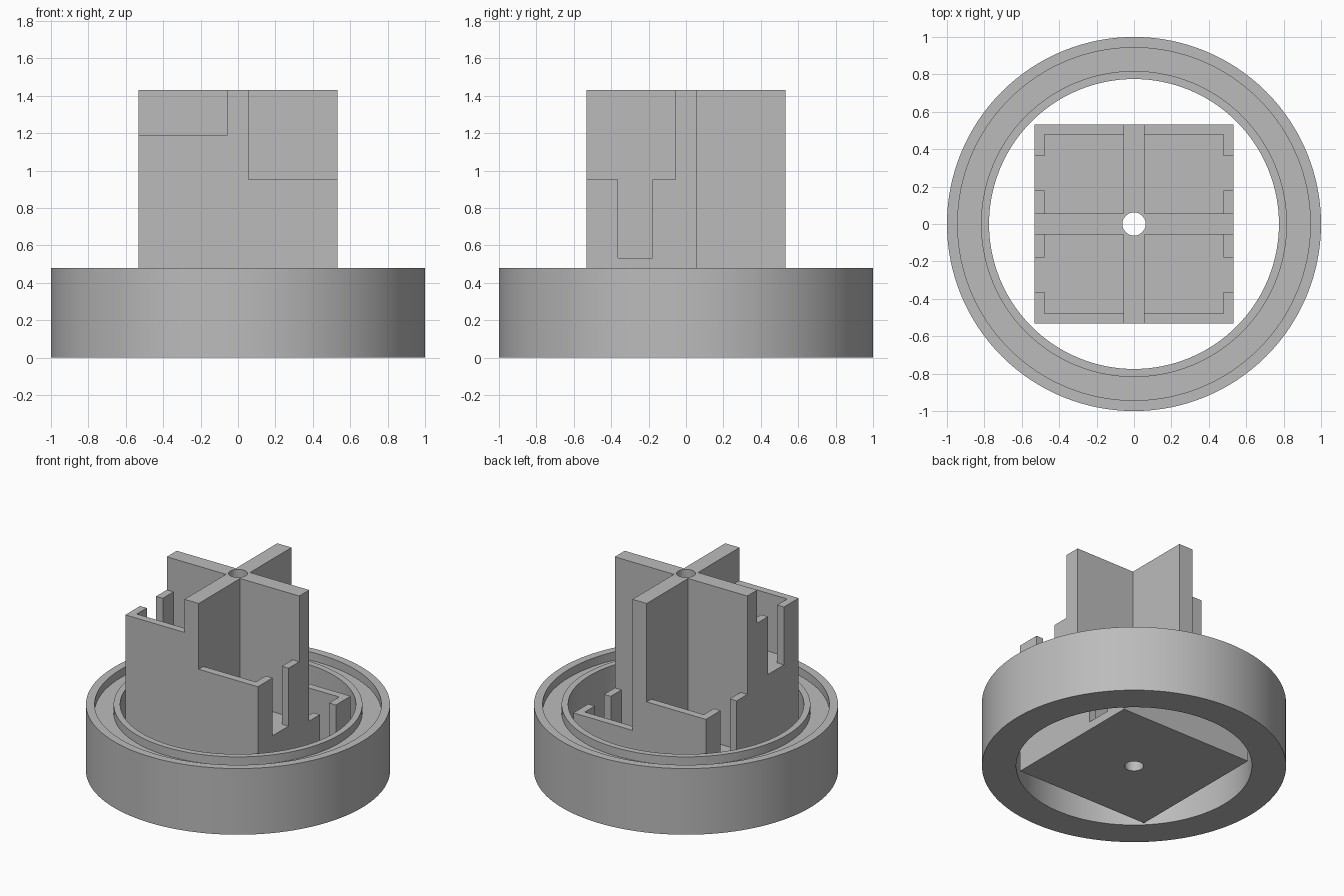
import bpy, bmesh, math
from mathutils import Matrix, Vector

default = bpy.data.objects.get("Cube")
if default:
    bpy.data.objects.remove(default, do_unlink=True)

grey = bpy.data.materials.new("plain grey")
grey.use_nodes = True
color = (0.5, 0.5, 0.5, 1)
grey.diffuse_color = color
grey.node_tree.nodes["Principled BSDF"].inputs["Base Color"].default_value = color

HALF, RIB, INNER = 0.532, 0.057, 0.478      # block half width, rib half thickness, wall inside
HEIGHT, RIM = 1.43, 0.48
SLOT_NEAR, SLOT_FAR, SLOT_DEPTH = 0.18, 0.363, 0.42


def add_object(name, bm):
    bmesh.ops.recalc_face_normals(bm, faces=bm.faces)
    mesh = bpy.data.meshes.new(name)
    bm.to_mesh(mesh)
    bm.free()
    obj = bpy.data.objects.new(name, mesh)
    bpy.context.collection.objects.link(obj)
    mesh.materials.append(grey)
    return obj


def box(name, low, high):
    low, high = Vector(low), Vector(high)
    bm = bmesh.new()
    bmesh.ops.create_cube(bm, size=1, matrix=Matrix.Translation((low + high) / 2)
                          @ Matrix.Diagonal((*(high - low), 1)))
    return add_object(name, bm)


def cylinder(name, radius, low, high, sides):
    bm = bmesh.new()
    bmesh.ops.create_cone(bm, cap_ends=True, segments=sides, radius1=radius, radius2=radius,
                          depth=high - low, matrix=Matrix.Translation((0, 0, (low + high) / 2)))
    return add_object(name, bm)


def cut(target, cutters):
    for cutter in cutters:
        cutter.hide_render = True
        mod = target.modifiers.new(cutter.name, 'BOOLEAN')
        mod.operation, mod.solver, mod.object = 'DIFFERENCE', 'EXACT', cutter
    bpy.context.view_layer.update()
    graph = bpy.context.evaluated_depsgraph_get()
    result = bpy.data.meshes.new_from_object(target.evaluated_get(graph))
    target.modifiers.clear()
    target.data = result
    for cutter in cutters:
        bpy.data.objects.remove(cutter, do_unlink=True)


def smooth(obj):
    bpy.ops.object.select_all(action='DESELECT')
    obj.select_set(True)
    bpy.context.view_layer.objects.active = obj
    bpy.ops.object.shade_smooth_by_angle(angle=math.radians(30))


# Outer ring with a shallow groove in its top
profile = [(0.775, 0), (1, 0), (1, RIM), (0.943, RIM), (0.943, RIM - 0.06),
           (0.818, RIM - 0.06), (0.818, RIM), (0.775, RIM)]
bm = bmesh.new()
verts = [bm.verts.new((r, 0, z)) for r, z in profile]
edges = [bm.edges.new((a, b)) for a, b in zip(verts, verts[1:] + verts[:1])]
bmesh.ops.spin(bm, geom=verts + edges, cent=(0, 0, 0), axis=(0, 0, 1),
               angle=math.tau, steps=128, use_merge=True)
bmesh.ops.remove_doubles(bm, verts=bm.verts, dist=0.0001)
smooth(add_object("grooved_ring", bm))

# Square core: four stepped trays between crossed ribs
core = box("tray_core", (-HALF, -HALF, 0), (HALF, HALF, HEIGHT))
cutters = []
quadrants = [(-1, -1), (1, -1), (-1, 1), (1, 1)]
for step, (sx, sy) in enumerate(quadrants):
    wall_top = 1.19 - 0.237 * step
    floor = wall_top - SLOT_DEPTH

    def quadrant_box(name, x0, x1, y0, y1, z0):
        xs, ys = sorted((sx * x0, sx * x1)), sorted((sy * y0, sy * y1))
        cutters.append(box(name, (xs[0], ys[0], z0), (xs[1], ys[1], HEIGHT + 0.1)))

    quadrant_box("upper_space", RIB, 0.7, RIB, 0.7, wall_top)
    quadrant_box("tray_pocket", RIB, INNER, RIB, INNER, floor)
    quadrant_box("side_slot", 0.3, 0.7, SLOT_NEAR, SLOT_FAR, floor)

# Axle hole through the middle
cutters.append(cylinder("axle_hole", 0.062, -0.1, HEIGHT + 0.1, 48))
cut(core, cutters)
smooth(core)
